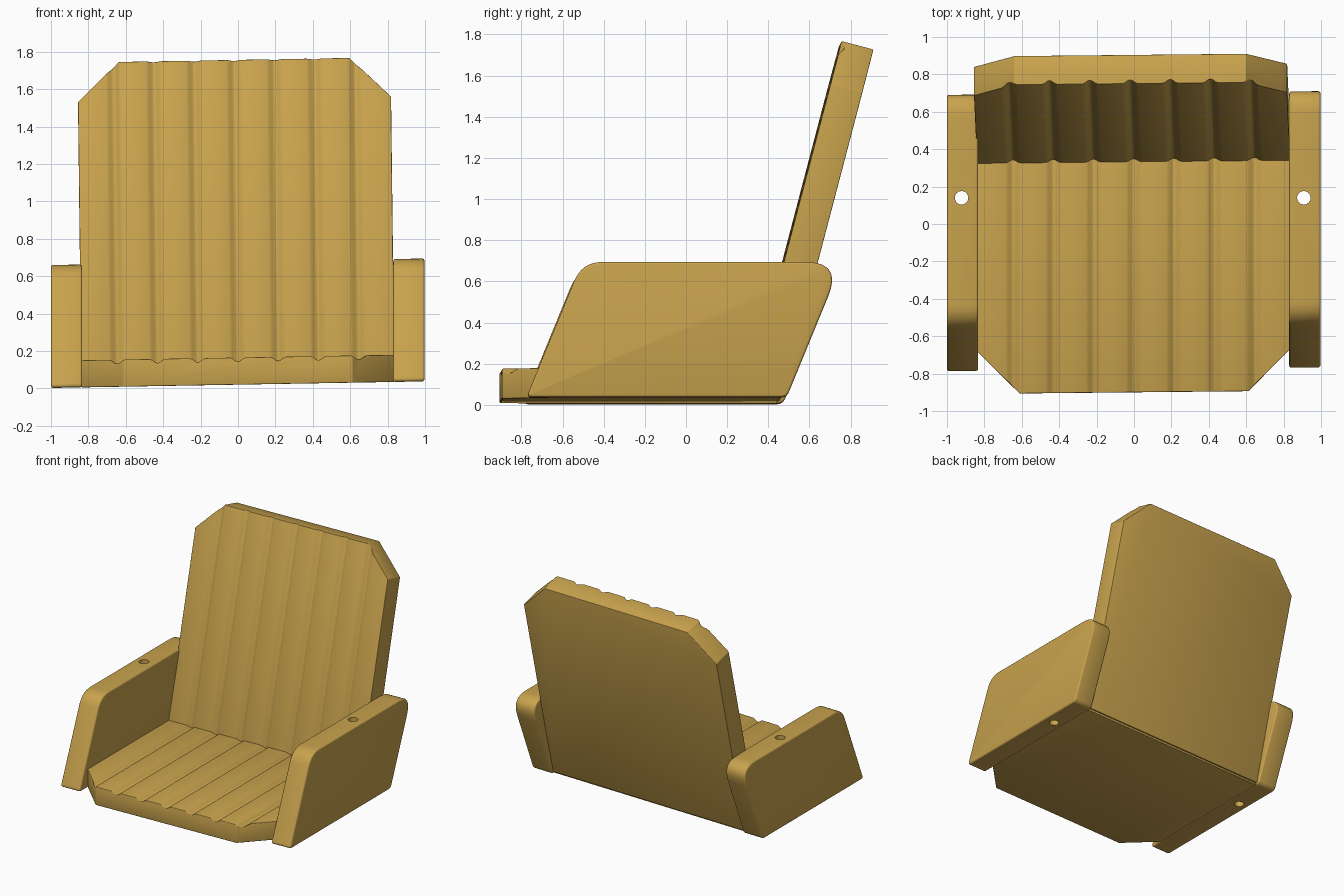
import bpy, bmesh, math
from mathutils import Matrix, Vector

cube = bpy.data.objects.get("Cube")
if cube:
    bpy.data.objects.remove(cube, do_unlink=True)

wood = bpy.data.materials.new("honey wood")
wood.use_nodes = True
COLOUR = (0.58, 0.365, 0.075, 1)
wood.diffuse_color = COLOUR
wood.node_tree.nodes["Principled BSDF"].inputs["Base Color"].default_value = COLOUR

HALF = 0.837      # half width of seat and back
TILT = 0.0175     # slight hand-made sideways slant


def make_object(name, bm):
    bmesh.ops.recalc_face_normals(bm, faces=bm.faces)
    mesh = bpy.data.meshes.new(name)
    bm.to_mesh(mesh)
    bm.free()
    mesh.materials.append(wood)
    obj = bpy.data.objects.new(name, mesh)
    bpy.context.collection.objects.link(obj)
    return obj


def extrude_outline(points, vector):
    bm = bmesh.new()
    face = bm.faces.new([bm.verts.new(p) for p in points])
    new = bmesh.ops.extrude_face_region(bm, geom=[face])["geom"]
    bmesh.ops.translate(bm, vec=vector, verts=[v for v in new if isinstance(v, bmesh.types.BMVert)])
    return bm


def slant(bm, lean=0.0):
    for v in bm.verts:
        x, y, z = v.co
        v.co = (x - lean * z, y + 0.01 * x, z + TILT * x)


def finish(obj, width, cutter=None):
    bevel = obj.modifiers.new("rounded edges", 'BEVEL')
    bevel.width, bevel.segments = width, 3
    bevel.limit_method, bevel.angle_limit = 'ANGLE', math.radians(40)
    if cutter:
        cut = obj.modifiers.new("hole", 'BOOLEAN')
        cut.operation, cut.object, cut.solver = 'DIFFERENCE', cutter, 'EXACT'
    bpy.ops.object.select_all(action='DESELECT')
    obj.select_set(True)
    bpy.context.view_layer.objects.active = obj
    for mod in list(obj.modifiers):
        bpy.ops.object.modifier_apply(modifier=mod.name)
    bpy.ops.object.shade_smooth_by_angle(angle=math.radians(35))
    if cutter:
        bpy.data.objects.remove(cutter, do_unlink=True)


def grooved_plate(name, thickness, length, corner, matrix, lean=0.0):
    """Plate with plank grooves on +z and both corners cut off at y = 0."""
    outline = [(HALF, 0, -thickness), (-HALF, 0, -thickness), (-HALF, 0, 0)]
    for n in range(-3, 4):
        for k in range(-3, 4):
            depth = 0.011 * (1 + math.cos(math.pi * k / 3))
            outline.append((n * 0.215 + k * 0.014, 0, -depth))
    outline.append((HALF, 0, 0))
    bm = extrude_outline(outline, (0, length, 0))
    for side in (1, -1):
        cut = bmesh.ops.bisect_plane(
            bm, geom=bm.verts[:] + bm.edges[:] + bm.faces[:], dist=1e-5,
            plane_co=(side * (HALF - corner), 0, 0), plane_no=(side, -1, 0), clear_outer=True)
        edges = [e for e in cut["geom_cut"] if isinstance(e, bmesh.types.BMEdge)]
        bmesh.ops.edgeloop_fill(bm, edges=edges)
    bm.transform(matrix)
    slant(bm, lean)
    finish(make_object(name, bm), 0.01)


def rounded(corners):
    """Outline in (y, z) with each corner rounded by its own distance."""
    result = []
    for i, (y, z, r) in enumerate(corners):
        p = Vector((y, z))
        a = p + (Vector(corners[i - 1][:2]) - p).normalized() * r
        b = p + (Vector(corners[(i + 1) % len(corners)][:2]) - p).normalized() * r
        for k in range(9):
            t = k / 8
            result.append(a * (1 - t) ** 2 + p * (2 * t * (1 - t)) + b * t * t)
    return result


# Seat
grooved_plate("seat", 0.145, 1.35, 0.225, Matrix.Translation((0, -0.9, 0.165)))

# Leaning back rest, laid out from its top edge downwards
s, c = math.sin(math.radians(14.7)), math.cos(math.radians(14.7))
back_frame = Matrix(((-1, 0, 0, 0), (0, -s, -c, 0.75), (0, -c, s, 1.757), (0, 0, 0, 1)))
grooved_plate("back_rest", 0.16, 1.74, 0.218, back_frame, lean=0.012)

# Arm rests with a hole straight through each
arm_profile = rounded([(-0.785, 0.02, 0.03), (-0.515, 0.677, 0.1),
                       (0.75, 0.677, 0.18), (0.48, 0.02, 0.03)])
for name, x in (("left_arm", 0.83), ("right_arm", -1.0)):
    arm = extrude_outline([(x, p.x, p.y) for p in arm_profile], (0.167, 0, 0))
    slant(arm)
    drill = bmesh.new()
    bmesh.ops.create_cone(drill, cap_ends=True, segments=24, radius1=0.036, radius2=0.036, depth=2,
                          matrix=Matrix.Translation((x + 0.078, 0.14, 0.3)))
    cutter = make_object(name + "_drill", drill)
    cutter.hide_render = True
    finish(make_object(name, arm), 0.022, cutter)
